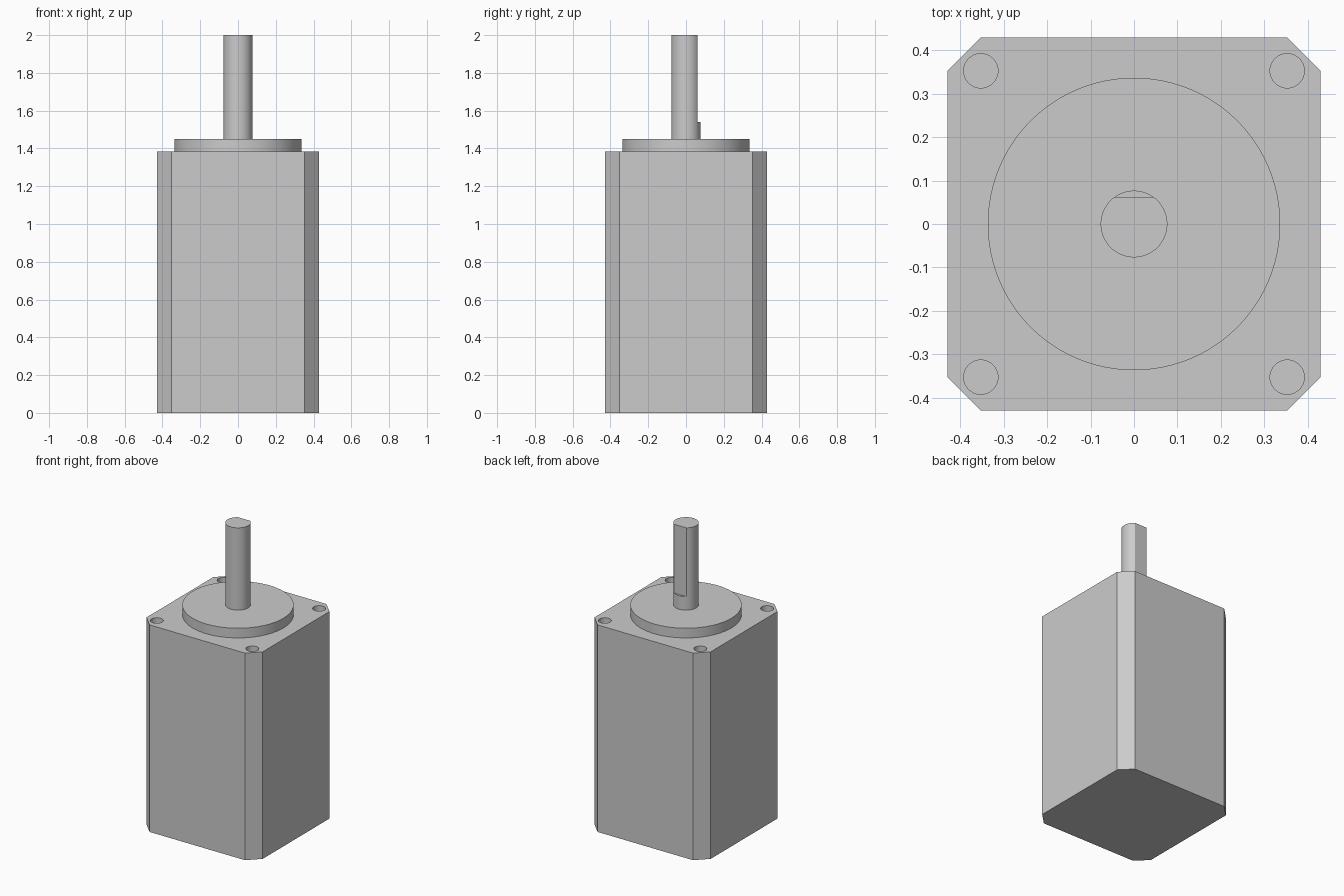
import bpy
import bmesh
from math import cos, sin, tau, radians

cube = bpy.data.objects.get("Cube")
if cube:
    bpy.data.objects.remove(cube, do_unlink=True)

steel = bpy.data.materials.new("steel_grey")
steel.use_nodes = True
GREY = (0.6, 0.6, 0.6, 1)
steel.diffuse_color = GREY
steel.node_tree.nodes["Principled BSDF"].inputs["Base Color"].default_value = GREY


def prism(name, outline, z0, z1):
    """Extrude a closed counter-clockwise outline from z0 up to z1."""
    bm = bmesh.new()
    base = bm.faces.new([bm.verts.new((x, y, z0)) for x, y in outline])
    top = bmesh.ops.extrude_face_region(bm, geom=[base], use_keep_orig=True)["geom"]
    bmesh.ops.translate(bm, vec=(0, 0, z1 - z0),
                        verts=[v for v in top if isinstance(v, bmesh.types.BMVert)])
    bmesh.ops.recalc_face_normals(bm, faces=bm.faces)
    mesh = bpy.data.meshes.new(name)
    bm.to_mesh(mesh)
    bm.free()
    mesh.materials.append(steel)
    obj = bpy.data.objects.new(name, mesh)
    bpy.context.collection.objects.link(obj)
    return obj


def circle(radius, sides, cx=0, cy=0):
    return [(cx + radius * cos(tau * i / sides), cy + radius * sin(tau * i / sides))
            for i in range(sides)]


def carve(target, cutter):
    """Subtract the cutter, apply the cut and discard the cutter."""
    cutter.hide_render = True
    mod = target.modifiers.new("cut", "BOOLEAN")
    mod.operation = "DIFFERENCE"
    mod.solver = "EXACT"
    mod.object = cutter
    bpy.context.view_layer.objects.active = target
    bpy.ops.object.modifier_apply(modifier=mod.name)
    bpy.data.objects.remove(cutter, do_unlink=True)


# Square housing with chamfered corners
HALF, INNER = 0.43, 0.353
BODY_TOP, PILOT_TOP, SHAFT_TOP = 1.385, 1.45, 2.0
corner = [(HALF, -INNER), (HALF, INNER), (INNER, HALF), (-INNER, HALF)]
housing = prism("motor_housing", corner + [(-x, -y) for x, y in corner], 0, BODY_TOP)

# Blind mounting holes in the four corners
for sx in (-1, 1):
    for sy in (-1, 1):
        hole = circle(0.0395, 40, sx * INNER, sy * INNER)
        carve(housing, prism("hole_cutter", hole, BODY_TOP - 0.1, BODY_TOP + 0.1))

# Raised round pilot on the front plate
pilot = prism("pilot_boss", circle(0.337, 96), BODY_TOP, PILOT_TOP)

# Output shaft with a flat milled on its back
shaft = prism("output_shaft", circle(0.077, 48), PILOT_TOP, SHAFT_TOP)
flat = [(-0.2, 0.062), (0.2, 0.062), (0.2, 0.2), (-0.2, 0.2)]
carve(shaft, prism("flat_cutter", flat, 1.54, SHAFT_TOP + 0.1))

# Smooth round walls, crisp edges
bpy.ops.object.select_all(action="DESELECT")
for obj in (housing, pilot, shaft):
    obj.select_set(True)
bpy.context.view_layer.objects.active = housing
bpy.ops.object.shade_smooth_by_angle(angle=radians(20))
